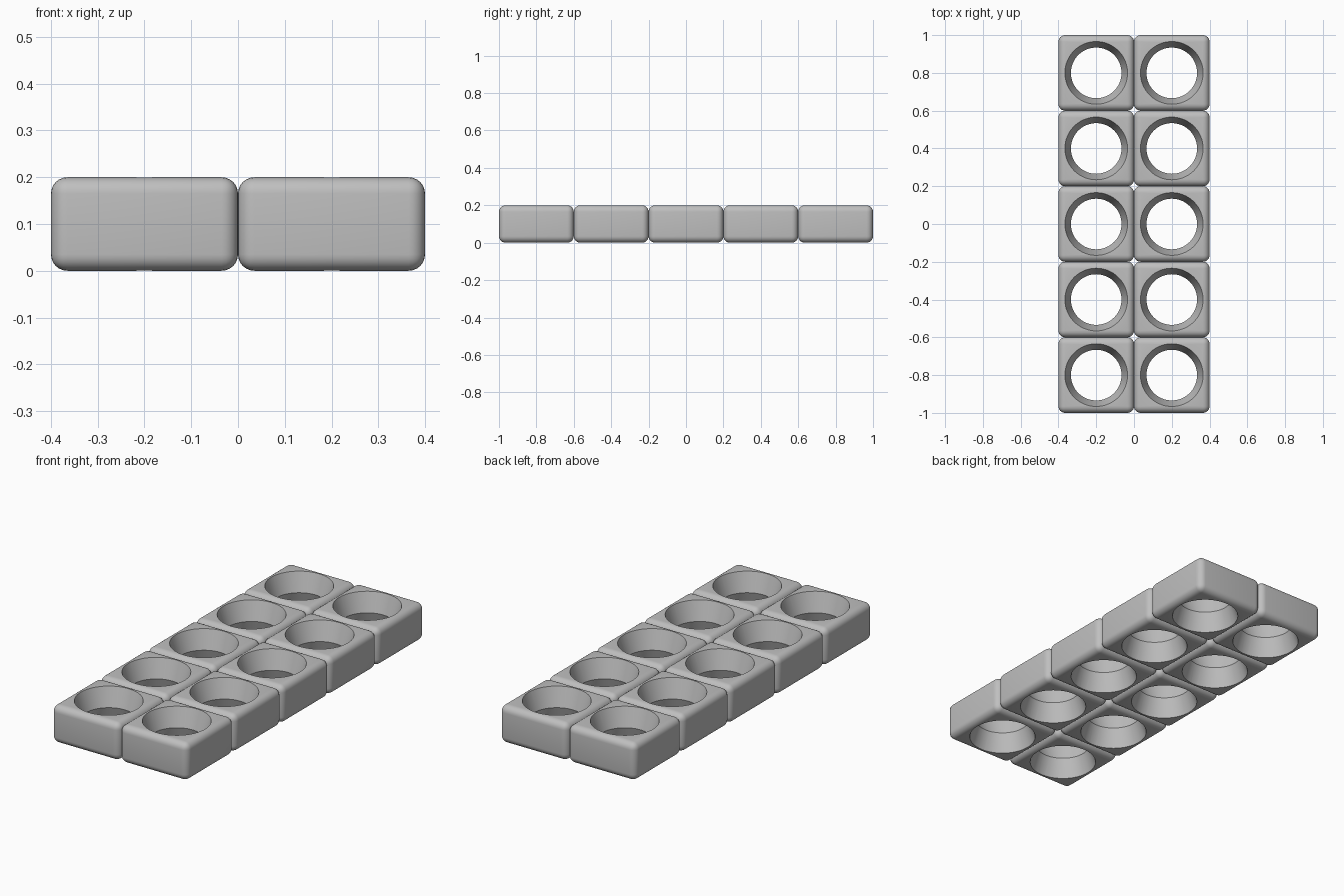
import bpy
import bmesh
import math
from mathutils import Matrix

CELL, HEIGHT, ROUND = 0.4, 0.2, 0.035
RIM, WAIST = 0.166, 0.134
COLUMNS, ROWS = 2, 5

if "Cube" in bpy.data.objects:
    bpy.data.objects.remove(bpy.data.objects["Cube"], do_unlink=True)

grey = bpy.data.materials.new("plain_grey")
grey.use_nodes = True
grey.diffuse_color = (0.52, 0.52, 0.52, 1)
grey.node_tree.nodes["Principled BSDF"].inputs["Base Color"].default_value = grey.diffuse_color


def add_object(name, bm):
    mesh = bpy.data.meshes.new(name)
    bm.normal_update()
    bm.to_mesh(mesh)
    bm.free()
    mesh.materials.append(grey)
    obj = bpy.data.objects.new(name, mesh)
    bpy.context.collection.objects.link(obj)
    return obj


# Rounded block, centred on its own origin
bm = bmesh.new()
bmesh.ops.create_cube(bm, size=1)
bmesh.ops.scale(bm, vec=(CELL, CELL, HEIGHT), verts=bm.verts)
bmesh.ops.bevel(bm, geom=bm.edges[:], offset=ROUND, segments=6,
                profile=0.5, affect='EDGES')
block = add_object("block", bm)

# Hourglass cutter: two cones meeting at a waist, run past both faces
reach = HEIGHT / 2 + 0.02
wide = WAIST + (RIM - WAIST) * reach / (HEIGHT / 2)
bm = bmesh.new()
bmesh.ops.create_cone(bm, cap_ends=True, segments=64, radius1=wide,
                      radius2=wide, depth=2 * reach)
sides = [e for e in bm.edges if abs(e.verts[0].co.z - e.verts[1].co.z) > reach]
cut = bmesh.ops.subdivide_edges(bm, edges=sides, cuts=1)
waist_verts = [v for v in bm.verts if abs(v.co.z) < reach / 2]
bmesh.ops.scale(bm, vec=(WAIST / wide, WAIST / wide, 1), verts=waist_verts)
cutter = add_object("hole_cutter", bm)
cutter.hide_render = True

# Cut the hole and keep the finished mesh
boolean = block.modifiers.new("hole", 'BOOLEAN')
boolean.operation = 'DIFFERENCE'
boolean.solver = 'EXACT'
boolean.object = cutter
depsgraph = bpy.context.evaluated_depsgraph_get()
cell_mesh = bpy.data.meshes.new_from_object(block.evaluated_get(depsgraph))
cell_mesh.name = "pierced_block"
for helper in (block, cutter):
    bpy.data.objects.remove(helper, do_unlink=True)
cell_mesh.transform(Matrix.Translation((0, 0, HEIGHT / 2)))

# Grid of touching blocks
cells = []
for row in range(ROWS):
    for column in range(COLUMNS):
        cell = bpy.data.objects.new(f"block_row{row + 1}_column{column + 1}", cell_mesh.copy())
        cell.location = ((column - (COLUMNS - 1) / 2) * CELL,
                         (row - (ROWS - 1) / 2) * CELL, 0)
        bpy.context.collection.objects.link(cell)
        cells.append(cell)

# Smooth rounding, crisp hole edges
bpy.ops.object.select_all(action='DESELECT')
for cell in cells:
    cell.select_set(True)
bpy.context.view_layer.objects.active = cells[0]
bpy.ops.object.shade_smooth_by_angle(angle=math.radians(30))
